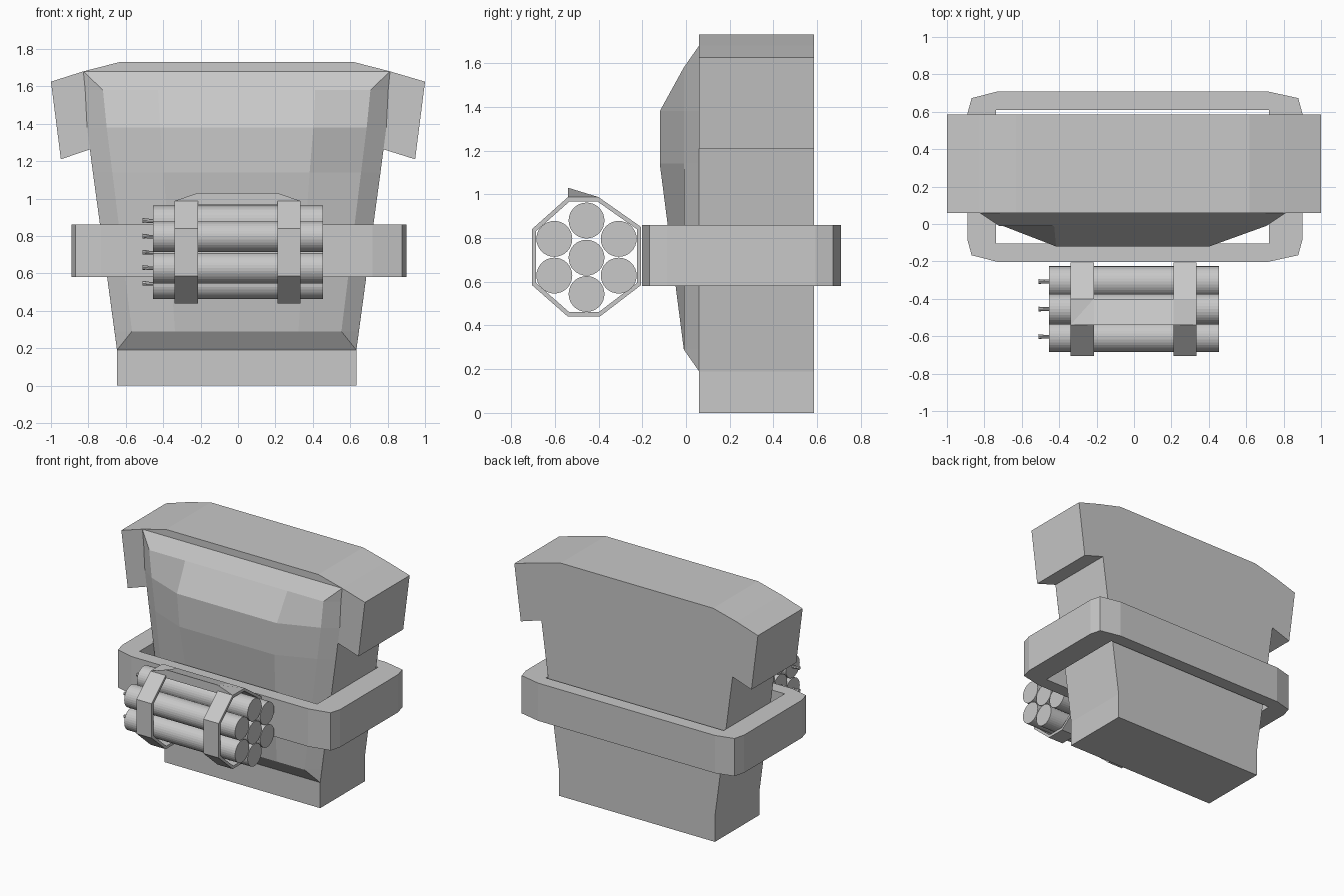
import bpy, bmesh, math
from mathutils import Matrix

if "Cube" in bpy.data.objects:
    bpy.data.objects.remove(bpy.data.objects["Cube"])

CX = -0.007  # slight sideways offset of the torso

mat = bpy.data.materials.new("plain grey")
mat.diffuse_color = (0.58, 0.58, 0.58, 1)
mat.use_nodes = True
mat.node_tree.nodes["Principled BSDF"].inputs["Base Color"].default_value = mat.diffuse_color


def finish(name, bm):
    bmesh.ops.recalc_face_normals(bm, faces=bm.faces[:])
    mesh = bpy.data.meshes.new(name)
    bm.to_mesh(mesh)
    bm.free()
    mesh.materials.append(mat)
    ob = bpy.data.objects.new(name, mesh)
    bpy.context.collection.objects.link(ob)
    return ob


def prism(name, pts, a, b, place):
    """Extrude a 2D outline from a to b; place(p, q, depth) gives the 3D point."""
    bm = bmesh.new()
    lo = [bm.verts.new(place(p, q, a)) for p, q in pts]
    hi = [bm.verts.new(place(p, q, b)) for p, q in pts]
    bm.faces.new(lo)
    bm.faces.new(hi)
    n = len(pts)
    for i in range(n):
        j = (i + 1) % n
        bm.faces.new((lo[i], lo[j], hi[j], hi[i]))
    return finish(name, bm)


def band(name, outer, inner, a, b, place):
    """Closed band between two matching outlines, from depth a to b."""
    bm = bmesh.new()
    loops = [[bm.verts.new(place(p, q, d)) for p, q in pts]
             for pts, d in ((outer, a), (outer, b), (inner, b), (inner, a))]
    n = len(outer)
    for k in range(4):
        u, v = loops[k], loops[(k + 1) % 4]
        for i in range(n):
            j = (i + 1) % n
            bm.faces.new((u[i], u[j], v[j], v[i]))
    return finish(name, bm)


# Torso with short sleeves: half profile mirrored, extruded front to back
half = [(0.64, 0), (0.64, 0.19), (0.785, 1.263), (0.947, 1.21),
        (1.0, 1.625), (0.82, 1.68), (0.625, 1.73)]
profile = [(x + (CX if x < 0.9 else 0), z) for x, z in half]
profile += [(-x + (CX if x < 0.9 else 0), z) for x, z in reversed(half)]
prism("torso", profile, 0.06, 0.585, lambda x, z, y: (x, y, z))

# Faceted chest: rows of (z, outer half width, inner half width, outer y, inner y)
rows = [(0.19, 0.64, 0.36, 0.06, 0.06), (0.29, 0.56, 0.33, -0.01, -0.01),
        (1.14, 0.665, 0.39, -0.01, -0.12), (1.38, 0.695, 0.41, -0.01, -0.12),
        (1.58, 0.715, 0.42, -0.01, -0.01), (1.68, 0.82, 0.48, 0.06, 0.06)]
side_w = [0.64, 0.653, 0.769, 0.80, 0.81, 0.82]  # where the chest meets the torso
bm = bmesh.new()
grid = []
for (z, wo, wi, yo, yi), ws in zip(rows, side_w):
    xs = [(-wo, yo), (-wi, yi), (wi, yi), (wo, yo)]
    if yo < 0.06:
        xs = [(-ws, 0.06)] + xs + [(ws, 0.06)]
    grid.append([bm.verts.new((x + CX, y, z)) for x, y in xs])
for r in range(5):
    lo, hi = grid[r], grid[r + 1]
    if len(lo) == len(hi):
        for i in range(len(lo) - 1):
            bm.faces.new((lo[i], lo[i + 1], hi[i + 1], hi[i]))
    else:
        short, full = (lo, hi) if len(lo) < len(hi) else (hi, lo)
        for i in range(3):
            bm.faces.new((short[i], short[i + 1], full[i + 2], full[i + 1]))
        bm.faces.new((short[0], full[1], full[0]))
        bm.faces.new((short[3], full[4], full[5]))
chest = finish("chest", bm)
# make sure the open chest shell faces forward
if sum(p.normal.y * p.area for p in chest.data.polygons) > 0:
    chest.data.flip_normals()

# Belt: loose band around the torso with cut corners
q_out = [(0.895, 0.34), (0.873, 0.42), (0.725, 0.455)]
q_in = [(0.73, 0.34), (0.73, 0.357), (0.715, 0.357)]


def four(q):
    pts = q + [(-x, y) for x, y in reversed(q)]
    pts += [(-x, -y) for x, y in q] + [(x, -y) for x, y in reversed(q)]
    return [(x + 0.005 if abs(x) > 0.8 else x + CX, y + 0.253) for x, y in pts]


band("belt", four(q_out), four(q_in), 0.58, 0.86, lambda x, y, z: (x, y, z))


# Bundle of seven sticks, lying across the front
def cylinder_x(bm, x0, x1, r0, r1, y, z, seg):
    m = Matrix.Translation(((x0 + x1) / 2, y, z)) @ Matrix.Rotation(math.pi / 2, 4, 'Y')
    bmesh.ops.create_cone(bm, cap_ends=True, segments=seg, radius1=r0, radius2=r1,
                          depth=x1 - x0, matrix=m)


centres = [(-0.455, 0.71)]
centres += [(-0.455 + 0.170 * math.cos(a), 0.712 + 0.168 * math.sin(a))
            for a in (math.radians(30 + 60 * k) for k in range(6))]
for k, (y, z) in enumerate(centres):
    bm = bmesh.new()
    cylinder_x(bm, -0.455, 0.455, 0.082, 0.082, y, z, 32)
    finish(f"stick_{k + 1}", bm)
    # short fuse with a flared tip
    bm = bmesh.new()
    cylinder_x(bm, -0.49, -0.45, 0.01, 0.01, y, z, 8)
    cylinder_x(bm, -0.51, -0.475, 0.013, 0.009, y, z + 0.003, 8)
    finish(f"fuse_{k + 1}", bm)

# Two eight-sided straps around the bundle
strap = [(-0.705, 0.585), (-0.705, 0.84), (-0.54, 0.987), (-0.40, 0.987),
         (-0.205, 0.85), (-0.205, 0.585), (-0.395, 0.44), (-0.54, 0.44)]
strap_in = [(-0.457 + (y + 0.457) * 0.925, 0.714 + (z - 0.714) * 0.925) for y, z in strap]
for name, a, b in (("left_strap", -0.34, -0.215), ("right_strap", 0.21, 0.335)):
    band(name, strap, strap_in, a, b, lambda y, z, x: (x, y, z))

# Tilted top plate joining the straps
bm = bmesh.new()
sections = [(-0.34, 0.987), (-0.215, 1.03), (0.21, 1.03), (0.335, 0.987)]
loops = []
for x, top in sections:
    loops.append([bm.verts.new((x, y, z)) for y, z in
                  ((-0.54, 0.968), (-0.54, top), (-0.40, 0.987), (-0.40, 0.968))])
for u, v in zip(loops, loops[1:]):
    for i in range(4):
        j = (i + 1) % 4
        bm.faces.new((u[i], u[j], v[j], v[i]))
bm.faces.new(loops[0])
bm.faces.new(loops[-1])
finish("top_plate", bm)
